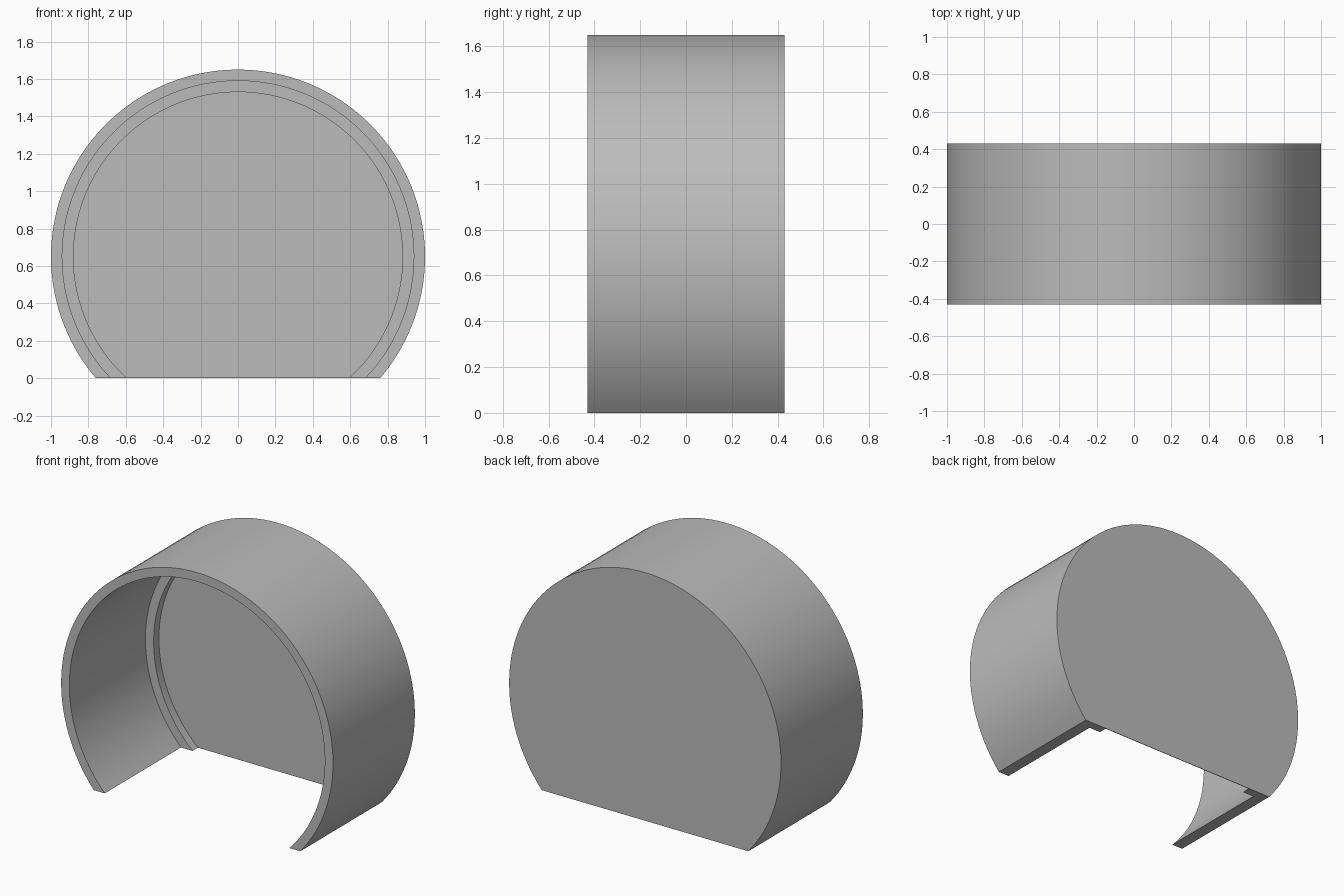
import bpy
import bmesh
from math import asin, cos, sin, pi, radians

cube = bpy.data.objects.get("Cube")
if cube:
    bpy.data.objects.remove(cube)

CENTRE_Z = 0.65
SEGMENTS = 96
FRONT, BACK = -0.43, 0.43

# Wall section as (radius, y): back panel, rear step, inner wall, front rim, outside
SECTION = [(0.88, BACK - 0.004), (0.88, 0.37), (0.94, 0.37),
           (0.94, FRONT), (1.0, FRONT), (1.0, BACK)]


def flat_bottomed_arc(bm, radius, y):
    """Arc of a circle, from the ground on the left over the top to the ground."""
    dip = asin(CENTRE_Z / radius)
    verts = []
    for i in range(SEGMENTS + 1):
        a = -dip + (pi + 2 * dip) * i / SEGMENTS
        verts.append(bm.verts.new((radius * cos(a), y, CENTRE_Z + radius * sin(a))))
    return verts


grey = bpy.data.materials.new("plain grey")
grey.use_nodes = True
colour = (0.5, 0.5, 0.5, 1)
grey.diffuse_color = colour
grey.node_tree.nodes["Principled BSDF"].inputs["Base Color"].default_value = colour

# Curved walls, swept along the arc
bm = bmesh.new()
arcs = [flat_bottomed_arc(bm, r, y) for r, y in SECTION]
for a, b in zip(arcs, arcs[1:]):
    for i in range(SEGMENTS):
        bm.faces.new((a[i], a[i + 1], b[i + 1], b[i]))

# Both sides of the back panel, and the flat cut underneath
bm.faces.new(arcs[0])
bm.faces.new(arcs[-1])
bm.faces.new([a[0] for a in arcs] + [a[-1] for a in reversed(arcs)])
bmesh.ops.recalc_face_normals(bm, faces=bm.faces)

mesh = bpy.data.meshes.new("round_housing")
bm.to_mesh(mesh)
bm.free()
mesh.materials.append(grey)
housing = bpy.data.objects.new("round_housing", mesh)
bpy.context.collection.objects.link(housing)

# Smooth walls with sharp rims
bpy.ops.object.select_all(action="DESELECT")
housing.select_set(True)
bpy.context.view_layer.objects.active = housing
bpy.ops.object.shade_smooth_by_angle(angle=radians(30))
